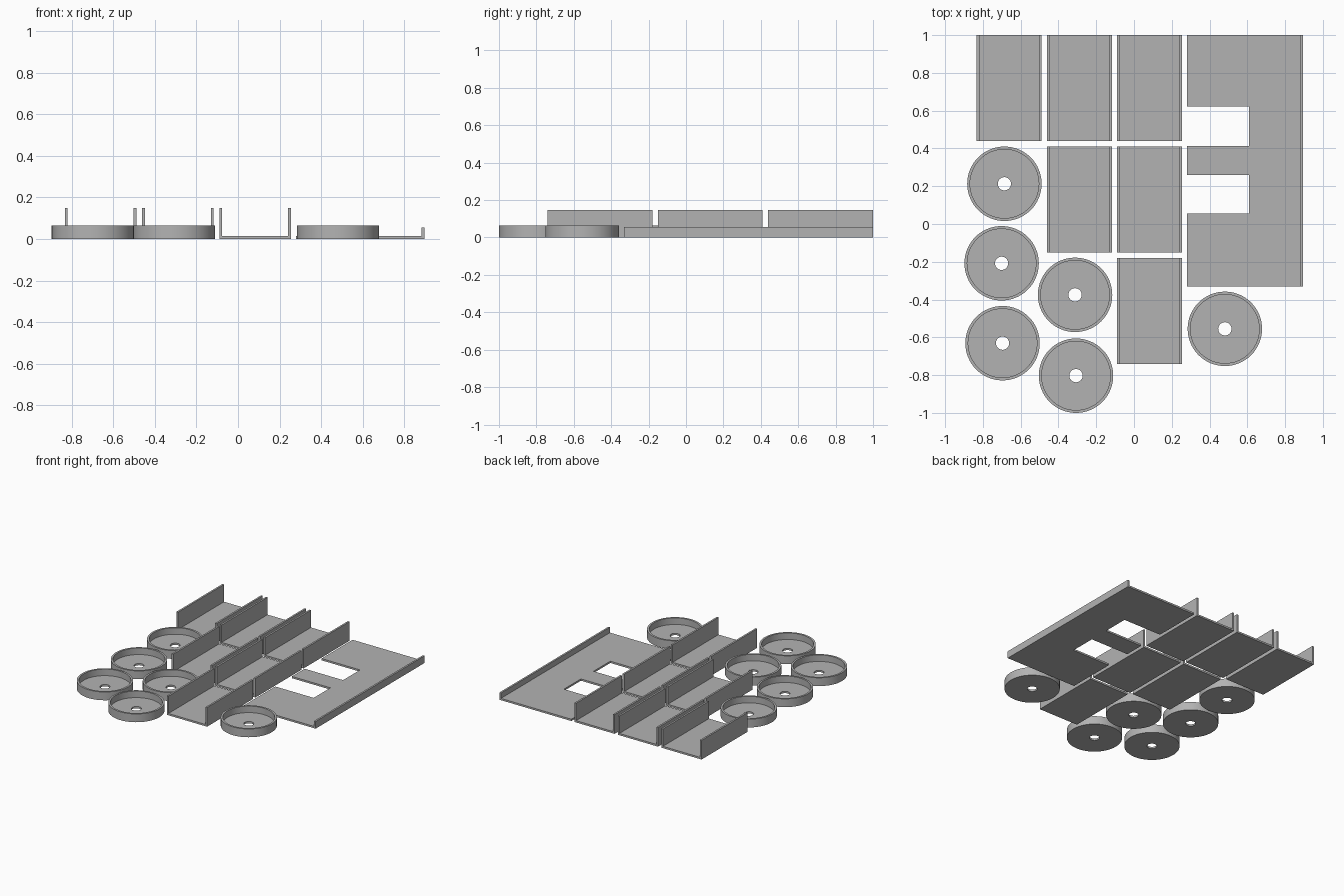
import bpy, bmesh, math

if "Cube" in bpy.data.objects:
    bpy.data.objects.remove(bpy.data.objects["Cube"])

grey = bpy.data.materials.new("plain grey")
grey.diffuse_color = (0.45, 0.45, 0.45, 1)
grey.use_nodes = True
grey.node_tree.nodes["Principled BSDF"].inputs["Base Color"].default_value = grey.diffuse_color

T = 0.014  # sheet thickness


def finish(name, bm):
    bmesh.ops.recalc_face_normals(bm, faces=bm.faces)
    me = bpy.data.meshes.new(name)
    bm.to_mesh(me)
    bm.free()
    me.materials.append(grey)
    ob = bpy.data.objects.new(name, me)
    bpy.context.collection.objects.link(ob)
    return ob


def extrude(name, pts, vec):
    """Extrude a closed flat outline along a vector."""
    bm = bmesh.new()
    face = bm.faces.new([bm.verts.new(p) for p in pts])
    new = bmesh.ops.extrude_face_region(bm, geom=[face])["geom"]
    # the starting face stays as the far cap
    bmesh.ops.translate(bm, vec=vec, verts=[v for v in new if isinstance(v, bmesh.types.BMVert)])
    return finish(name, bm)


def channel(x, y, width=0.344, length=0.561, h=0.148):
    """U-shaped channel running along y; x, y is the low corner."""
    a, b = x, x + width
    prof = [(a, 0), (b, 0), (b, h), (b - T, h), (b - T, T), (a + T, T), (a + T, h), (a, h)]
    extrude("channel", [(px, y, pz) for px, pz in prof], (0, length, 0))


def cup(x, y):
    """Round open cup with a hole in the floor, turned from a profile."""
    r, wall, hole, h, n = 0.197, 0.015, 0.035, 0.064, 64
    prof = [(hole, 0), (r, 0), (r, h), (r - wall, h), (r - wall, T), (hole, T)]
    bm = bmesh.new()
    rings = [[bm.verts.new((x + pr * math.cos(2 * math.pi * i / n),
                            y + pr * math.sin(2 * math.pi * i / n), pz))
              for i in range(n)] for pr, pz in prof]
    for k, ring in enumerate(rings):
        nxt = rings[(k + 1) % len(rings)]
        for i in range(n):
            j = (i + 1) % n
            bm.faces.new((ring[i], ring[j], nxt[j], nxt[i]))
    ob = finish("round_cup", bm)
    bpy.ops.object.select_all(action='DESELECT')
    bpy.context.view_layer.objects.active = ob
    ob.select_set(True)
    bpy.ops.object.shade_smooth_by_angle(angle=math.radians(30))


# Channels: columns with one, two and three pieces
rows = [0.439, -0.151, -0.741]
for count, x in enumerate((-0.833, -0.461, -0.090), 1):
    for y in rows[:count]:
        channel(x, y)

# Round cups
for c in [(-0.686, 0.213), (-0.701, -0.208), (-0.696, -0.631),
          (-0.312, -0.375), (-0.307, -0.803), (0.481, -0.555)]:
    cup(*c)

# Wide plate with two notches open to the left
L, N, R = 0.280, 0.609, 0.896
outline = [(L, -0.331), (R, -0.331), (R, 1), (L, 1), (L, 0.621), (N, 0.621), (N, 0.414),
           (L, 0.414), (L, 0.259), (N, 0.259), (N, 0.055), (L, 0.055)]
extrude("notched_plate", [(x, y, 0) for x, y in outline], (0, 0, T))

# Low lip along the right edge of the plate
lip = [(R - T, T), (R, T), (R, 0.056), (R - T, 0.056)]
extrude("plate_lip", [(x, -0.331, z) for x, z in lip], (0, 1.331, 0))
